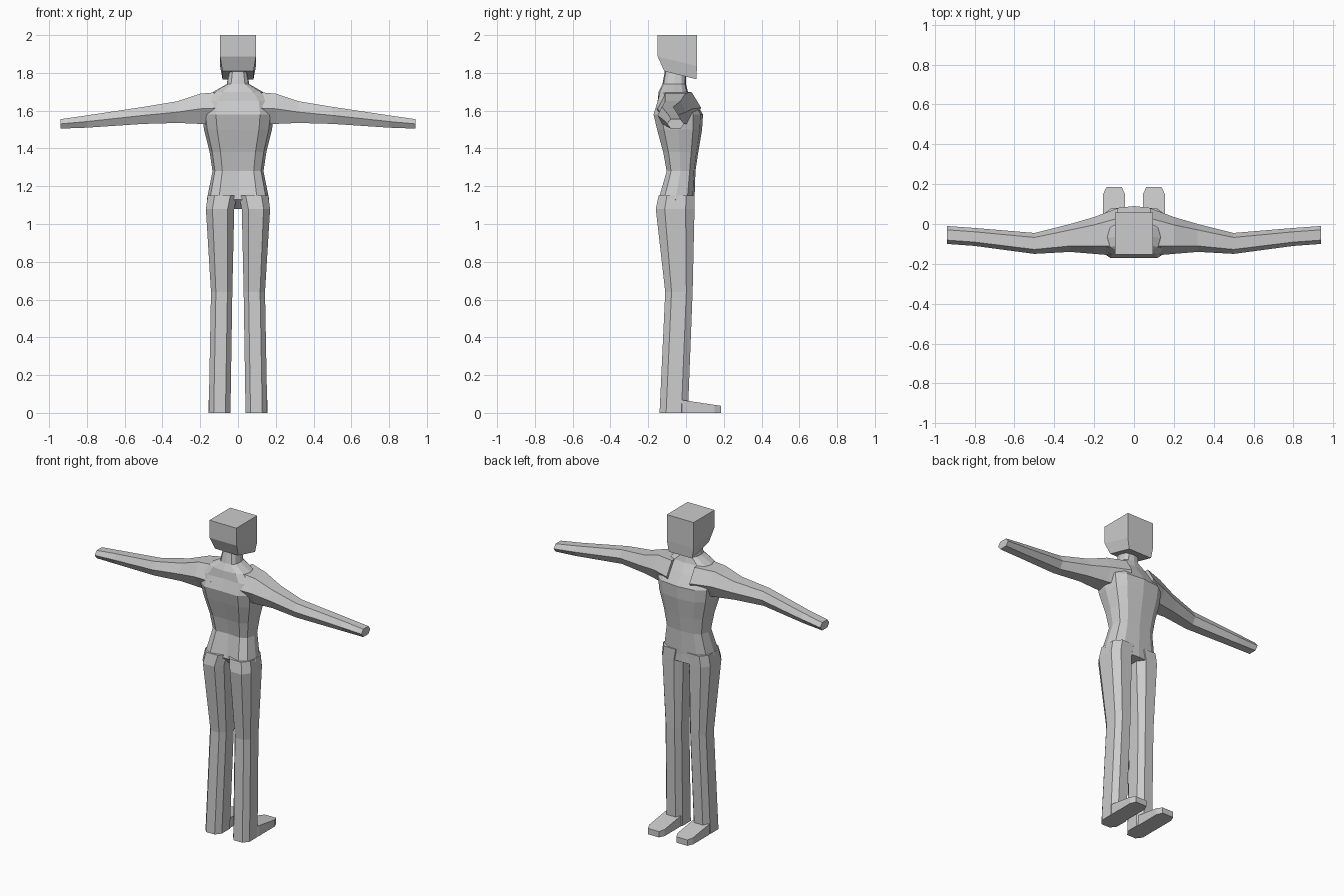
import bpy
import bmesh
from math import cos, sin, pi, copysign
from mathutils import Vector

default_cube = bpy.data.objects.get("Cube")
if default_cube:
    bpy.data.objects.remove(default_cube, do_unlink=True)

grey = bpy.data.materials.new("plain grey")
grey.use_nodes = True
grey.diffuse_color = (0.6, 0.6, 0.6, 1)
shader = grey.node_tree.nodes["Principled BSDF"]
shader.inputs["Base Color"].default_value = grey.diffuse_color


def rounded_polygon(sides, turned, softness):
    """Polygon with blunted corners that fills the square from -1 to 1."""
    points = []
    for step in range(sides):
        angle = 2 * pi * (step + turned / 2) / sides
        points.append([copysign(abs(value) ** softness, value)
                       for value in (cos(angle), sin(angle))])
    widest = max(across for across, along in points)
    longest = max(along for across, along in points)
    return [(across / widest, along / longest) for across, along in points]


def loft(name, sections, sides, turned=False, softness=0.7, sideways=False, mirrored=False):
    """Skin sections, each a position and the two ranges its polygon fills."""
    bm = bmesh.new()
    outline = rounded_polygon(sides, turned, softness)
    loops = []
    for position, (left, right), (back, front) in sections:
        loop = []
        for across, along in outline:
            first = (left + right + across * (right - left)) / 2
            second = (back + front + along * (front - back)) / 2
            if sideways:
                point = Vector((position, first, second))
            else:
                point = Vector((first, second, position))
            loop.append(bm.verts.new(point))
        loops.append(loop)
    for lower, upper in zip(loops, loops[1:]):
        for i in range(sides):
            bm.faces.new((lower[i - 1], lower[i], upper[i], upper[i - 1]))
    bm.faces.new(loops[0])
    bm.faces.new(loops[-1])
    bmesh.ops.recalc_face_normals(bm, faces=bm.faces)

    mesh = bpy.data.meshes.new(name)
    bm.to_mesh(mesh)
    bm.free()
    mesh.materials.append(grey)
    part = bpy.data.objects.new(name, mesh)
    bpy.context.collection.objects.link(part)
    if mirrored:
        part.modifiers.new("Mirror", 'MIRROR')
    return part


def slope(part, lowest, highest, amount):
    """Tilt the rings between two heights, down towards the front."""
    for vertex in part.data.vertices:
        if lowest < vertex.co.z < highest:
            vertex.co.z -= amount * vertex.co.y


def centred(half_width):
    return (-half_width, half_width)


# Torso, shoulders and neck, from the crotch upwards
torso = loft("torso", [
    (1.08, centred(0.14), (-0.1, 0.045)),
    (1.13, centred(0.165), (-0.155, 0.045)),
    (1.28, centred(0.135), (-0.11, 0.05)),
    (1.38, centred(0.15), (-0.13, 0.065)),
    (1.5, centred(0.18), (-0.165, 0.085)),
    (1.58, centred(0.19), (-0.185, 0.09)),
    (1.65, centred(0.18), (-0.16, 0.045)),
    (1.7, centred(0.13), (-0.145, 0.01)),
    (1.74, centred(0.06), (-0.125, 0)),
    (1.82, centred(0.045), (-0.11, 0)),
], sides=12)

# Spine groove, deepest between the hips
for vertex in torso.data.vertices:
    if abs(vertex.co.x) < 0.01 and vertex.co.y < -0.1 and vertex.co.z < 1.7:
        vertex.co.y += 0.04 if vertex.co.z < 1.2 else 0.015

# Head: a block with a narrower, tilted jaw
head = loft("head", [
    (1.78, centred(0.082), (-0.115, 0.055)),
    (1.85, centred(0.095), (-0.15, 0.058)),
    (2, centred(0.095), (-0.152, 0.058)),
], sides=4, turned=True)
slope(head, lowest=1, highest=1.9, amount=0.25)

# Arms, from inside the shoulder to the blunt hand
loft("arm", [
    (0.08, (-0.16, 0.08), (1.53, 1.7)),
    (0.2, (-0.15, 0.035), (1.53, 1.69)),
    (0.32, (-0.14, 0), (1.535, 1.65)),
    (0.5, (-0.15, -0.045), (1.53, 1.62)),
    (0.8, (-0.11, -0.02), (1.51, 1.575)),
    (0.94, (-0.1, -0.01), (1.505, 1.555)),
], sides=6, softness=0.8, sideways=True, mirrored=True)

# Legs, from the ground to inside the hips
loft("leg", [
    (0, (0.04, 0.155), (-0.14, 0.01)),
    (0.64, (0.03, 0.143), (-0.11, 0.035)),
    (1.08, (0.02, 0.17), (-0.16, 0.045)),
    (1.15, (0.005, 0.16), (-0.145, 0.045)),
], sides=8, turned=True, mirrored=True)

# Feet: blunt slabs that thin out towards the toes
foot = loft("foot", [
    (0, (0.045, 0.155), (-0.05, 0.185)),
    (0.065, (0.045, 0.155), (-0.05, 0.185)),
], sides=8, turned=True, softness=0.4, mirrored=True)
slope(foot, lowest=0.01, highest=0.1, amount=0.15)
